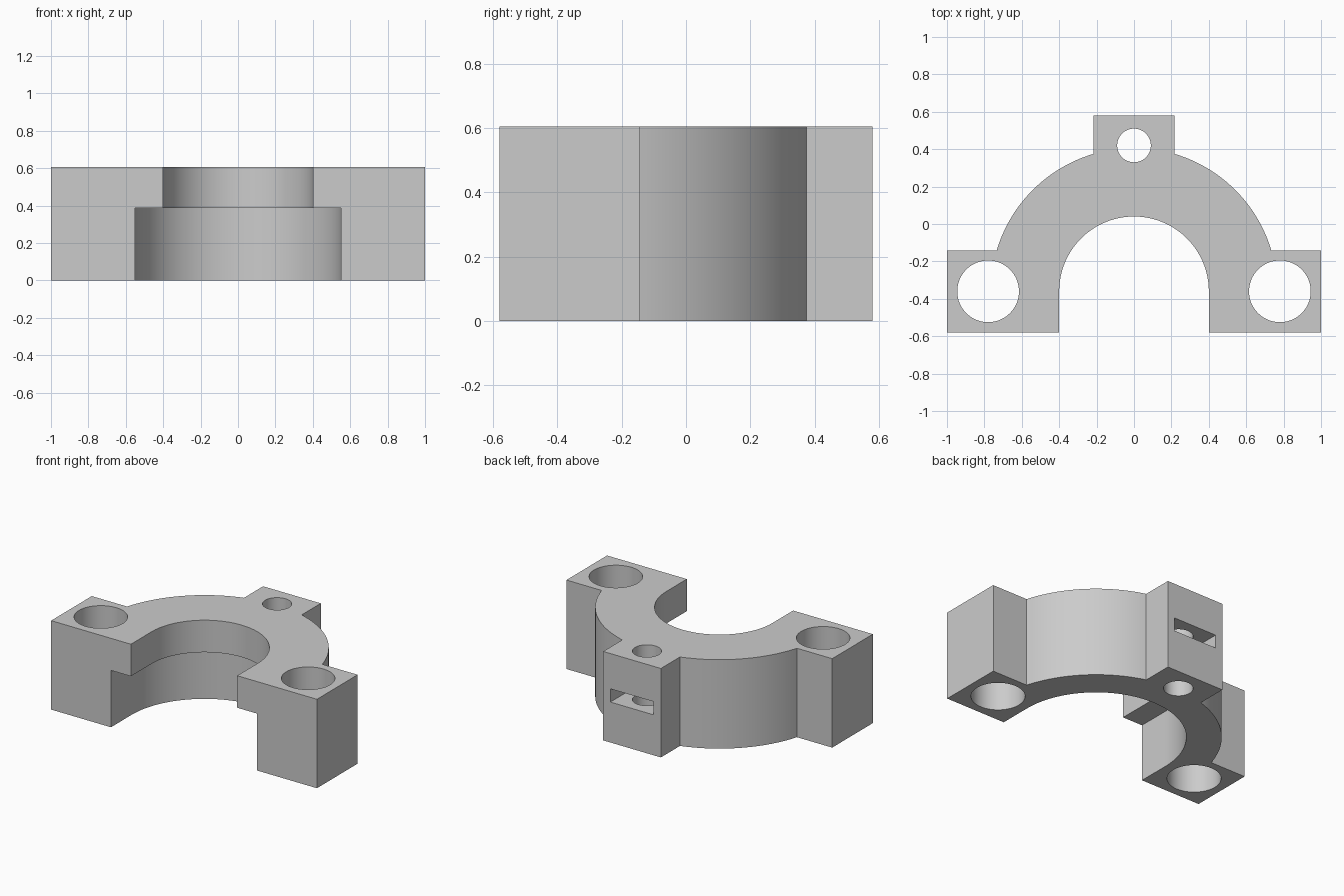
import bpy
import bmesh
from math import asin, cos, sin, pi

H = 0.605            # body height
CY = -0.36           # bore centre in y
FRONT, BACK = -0.58, 0.58
R_OUT, R_BORE, R_SEAT = 0.766, 0.4, 0.55
TAB = 0.217          # half width of the tabs

cube = bpy.data.objects.get("Cube")
if cube:
    bpy.data.objects.remove(cube, do_unlink=True)

grey = bpy.data.materials.new("light grey")
grey.use_nodes = True
grey.diffuse_color = (0.6, 0.6, 0.6, 1)
grey.node_tree.nodes["Principled BSDF"].inputs["Base Color"].default_value = (0.6, 0.6, 0.6, 1)


def arc(cx, cy, r, start, end, steps):
    angles = [start + (end - start) * i / steps for i in range(steps + 1)]
    return [(cx + r * cos(a), cy + r * sin(a)) for a in angles]


def prism(name, outline, z0, z1):
    """Extrude a counter-clockwise outline from z0 to z1."""
    bm = bmesh.new()
    base = bm.faces.new([bm.verts.new((x, y, z0)) for x, y in outline])
    top = bmesh.ops.extrude_face_region(bm, geom=[base])["geom"]
    verts = [v for v in top if isinstance(v, bmesh.types.BMVert)]
    bmesh.ops.translate(bm, verts=verts, vec=(0, 0, z1 - z0))
    bmesh.ops.recalc_face_normals(bm, faces=bm.faces[:])
    mesh = bpy.data.meshes.new(name)
    bm.to_mesh(mesh)
    bm.free()
    mesh.materials.append(grey)
    obj = bpy.data.objects.new(name, mesh)
    bpy.context.collection.objects.link(obj)
    return obj


def hole(name, x, y, r):
    return prism(name, arc(x, y, r, 0, 2 * pi, 64)[:-1], -0.1, H + 0.1)


def u_cut(name, r, z1):
    """Half-round channel that runs straight out through the front."""
    outline = arc(0, CY, r, 0, pi, 96) + [(-r, FRONT - 0.1), (r, FRONT - 0.1)]
    return prism(name, outline, -0.1, z1)


# Body: half ring with a bolt tab on each side and one at the back
a = asin(TAB / R_OUT)
half = [(1, FRONT), (1, CY + TAB)]
half += arc(0, CY, R_OUT, a, pi / 2 - a, 48)
half += [(TAB, BACK)]
body = prism("clamp_body", half + [(-x, y) for x, y in reversed(half)], 0, H)

# Bore, wider seat below it, bolt holes, rear screw hole and nut slot
slot = [(-0.163, 0.26), (0.163, 0.26), (0.163, BACK + 0.1), (-0.163, BACK + 0.1)]
cutters = [
    u_cut("bore_cutter", R_BORE, H + 0.1),
    u_cut("seat_cutter", R_SEAT, 0.387),
    hole("left_bolt_cutter", 0.78, CY, 0.165),
    hole("right_bolt_cutter", -0.78, CY, 0.165),
    hole("rear_screw_cutter", 0, 0.42, 0.09),
    prism("nut_slot_cutter", slot, 0.275, 0.365),
]
for cutter in cutters:
    cutter.hide_render = True
    mod = body.modifiers.new(cutter.name, "BOOLEAN")
    mod.operation = "DIFFERENCE"
    mod.solver = "EXACT"
    mod.object = cutter

# Bake the cuts and drop the cutters
bpy.context.view_layer.update()
graph = bpy.context.evaluated_depsgraph_get()
result = bpy.data.meshes.new_from_object(body.evaluated_get(graph))
body.modifiers.clear()
body.data = result
for cutter in cutters:
    bpy.data.objects.remove(cutter, do_unlink=True)

# Smooth round walls, sharp corners
bpy.ops.object.select_all(action="DESELECT")
body.select_set(True)
bpy.context.view_layer.objects.active = body
bpy.ops.object.shade_smooth_by_angle(angle=pi / 9)
